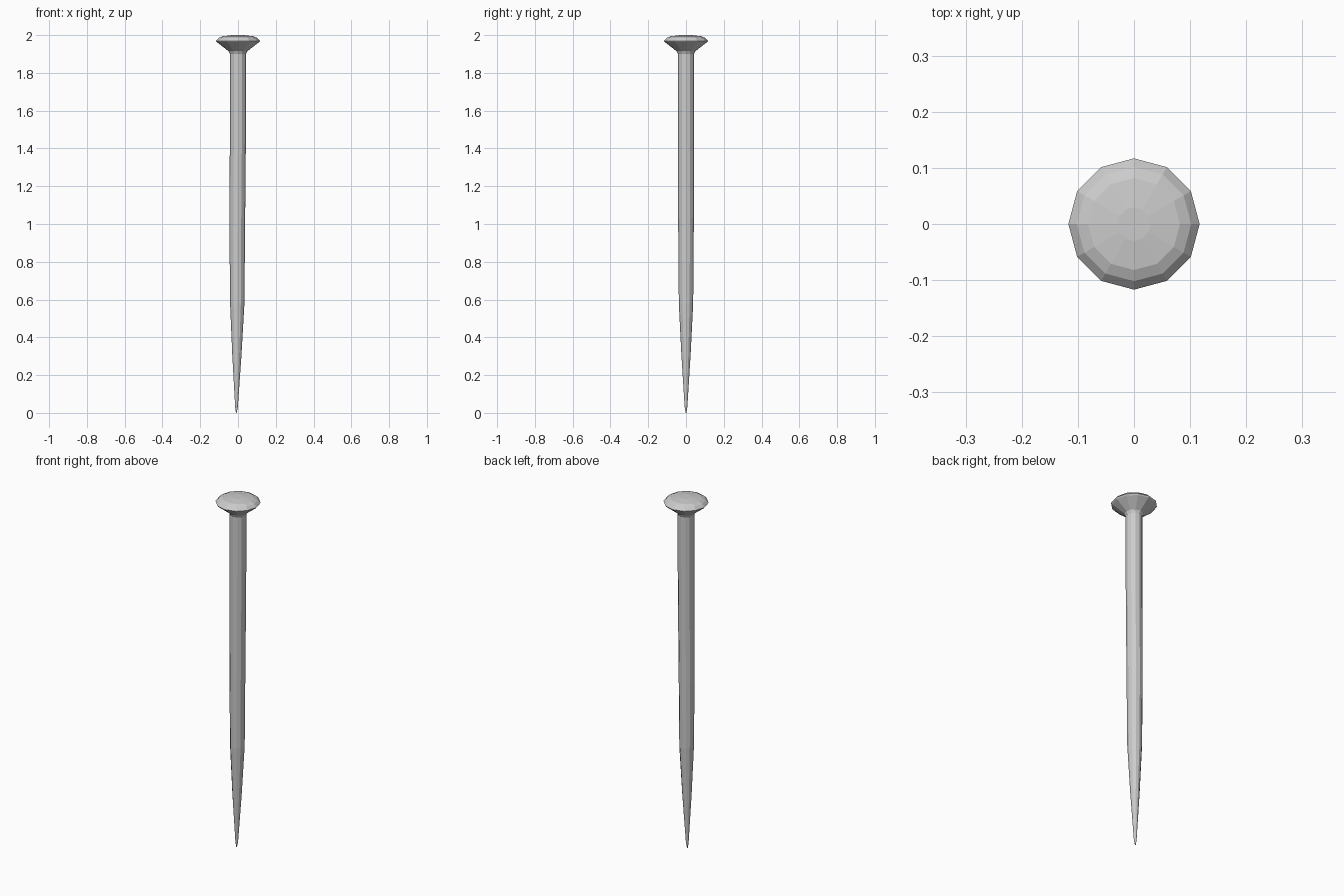
import bpy, bmesh
from math import sin, cos, pi

if "Cube" in bpy.data.objects:
    bpy.data.objects.remove(bpy.data.objects["Cube"])

SIDES = 12

def lathe(name, rings):
    """Skin rings of (centre_x, z, radius) and cap both ends."""
    bm = bmesh.new()
    loops = [[bm.verts.new((cx + r * cos(2 * pi * i / SIDES), r * sin(2 * pi * i / SIDES), z))
              for i in range(SIDES)] for cx, z, r in rings]
    for low, high in zip(loops, loops[1:]):
        for i in range(SIDES):
            j = (i + 1) % SIDES
            bm.faces.new((low[i], low[j], high[j], high[i]))
    bm.faces.new(loops[0][::-1])
    bm.faces.new(loops[-1])
    bmesh.ops.recalc_face_normals(bm, faces=bm.faces)
    mesh = bpy.data.meshes.new(name)
    bm.to_mesh(mesh)
    bm.free()
    obj = bpy.data.objects.new(name, mesh)
    bpy.context.collection.objects.link(obj)
    return obj

# Slightly bent shaft tapering to a point
shaft = [(-0.009, 0.0, 0.002), (-0.008, 0.03, 0.007), (-0.006, 0.3, 0.024),
         (-0.004, 0.58, 0.038), (-0.004, 0.95, 0.041), (-0.002, 1.25, 0.042),
         (0.0, 1.6, 0.043), (0.0, 1.9, 0.043)]

# Flared head with a low faceted dome
head = [(0, 1.9, 0.043), (0, 1.915, 0.05), (0, 1.963, 0.112), (0, 1.97, 0.117),
        (0, 1.985, 0.102), (0, 1.994, 0.082), (0, 2.0, 0.03)]

# One continuous nail body, joined where the neck meets the shaft
lathe("nail", shaft + head[1:])
